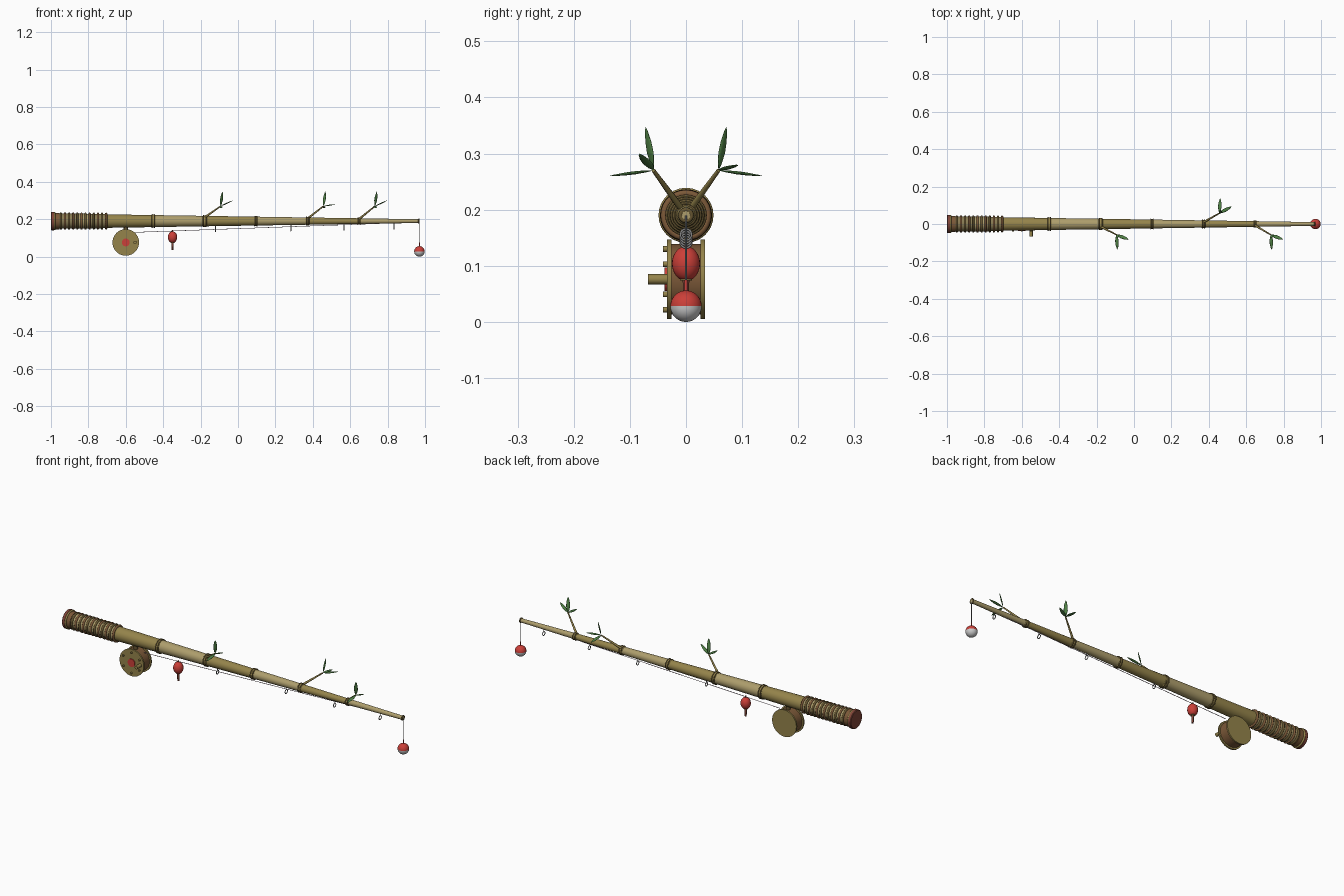
import bpy, bmesh, math
from mathutils import Vector, Matrix

if "Cube" in bpy.data.objects:
    bpy.data.objects.remove(bpy.data.objects["Cube"])


def mat(name, *c):
    m = bpy.data.materials.new(name)
    m.diffuse_color = (*c, 1)
    m.use_nodes = True
    m.node_tree.nodes["Principled BSDF"].inputs["Base Color"].default_value = m.diffuse_color
    return m


OLIVE = mat("olive bamboo", 0.30, 0.23, 0.07)
TAN = mat("tan bamboo", 0.42, 0.34, 0.15)
DARK = mat("dark node", 0.13, 0.09, 0.03)
BROWN = mat("brown wrap", 0.20, 0.10, 0.04)
MAROON = mat("maroon", 0.22, 0.06, 0.04)
RED = mat("red", 0.60, 0.05, 0.04)
WHITE = mat("white", 0.8, 0.8, 0.78)
METAL = mat("metal", 0.25, 0.25, 0.25)
LINE = mat("line", 0.45, 0.35, 0.42)
GREEN = mat("leaf green", 0.08, 0.22, 0.06)
X, Y, Z = Vector((1, 0, 0)), Vector((0, 1, 0)), Vector((0, 0, 1))
AX = 0.19  # height of the rod axis


def lathe(name, profile, origin, axis, m, n=24):
    """Revolve (radius, distance) pairs around an axis; ends are capped."""
    bm = bmesh.new()
    rot = Vector(axis).to_track_quat('Z', 'Y').to_matrix()
    o = Vector(origin)
    rings = []
    for r, t in profile:
        k = 1 if r < 1e-6 else n
        rings.append([bm.verts.new(o + rot @ Vector((r * math.cos(2 * math.pi * i / n),
                                                     r * math.sin(2 * math.pi * i / n), t)))
                      for i in range(k)])
    for a, b in zip(rings, rings[1:]):
        for i in range(n):
            j = (i + 1) % n
            q = [a[i % len(a)], a[j % len(a)], b[j % len(b)], b[i % len(b)]]
            bm.faces.new(list(dict.fromkeys(q)))
    for ring in (rings[0], rings[-1]):
        if len(ring) > 1:
            bm.faces.new(ring)
    bmesh.ops.recalc_face_normals(bm, faces=bm.faces)
    return finish(name, bm, m)


def finish(name, bm, m):
    me = bpy.data.meshes.new(name)
    bm.to_mesh(me)
    bm.free()
    ob = bpy.data.objects.new(name, me)
    bpy.context.collection.objects.link(ob)
    me.materials.append(m)
    bpy.ops.object.select_all(action='DESELECT')
    ob.select_set(True)
    bpy.context.view_layer.objects.active = ob
    bpy.ops.object.shade_smooth_by_angle(angle=math.radians(40))
    return ob


def rod(name, a, b, r0, r1, m, n=24):
    d = Vector(b) - Vector(a)
    return lathe(name, [(r0, 0), (r1, d.length)], a, d, m, n)


def ring(name, loc, axis, R, r, m, n=28):
    bpy.ops.mesh.primitive_torus_add(major_radius=R, minor_radius=r, major_segments=n, minor_segments=8,
                                     location=loc, rotation=Vector(axis).to_track_quat('Z', 'Y').to_euler())
    ob = bpy.context.object
    ob.name = name
    ob.data.materials.append(m)
    bpy.ops.object.shade_smooth()


def rad(x):
    return 0.036 + (x + 0.7) / 1.67 * (0.010 - 0.036)


# tapered bamboo segments with raised nodes
nodes = [-0.72, -0.453, -0.178, 0.096, 0.372, 0.647, 0.97]
for i, (a, b) in enumerate(zip(nodes, nodes[1:])):
    rod("pole_segment", (a, 0, AX), (b, 0, AX), rad(a), rad(b), TAN if i % 2 else OLIVE)
for x in nodes[1:-1]:
    r = rad(x)
    lathe("node_band", [(r, -0.011), (r + 0.003, -0.007), (r + 0.003, 0.007), (r, 0.011)], (x, 0, AX), X, OLIVE)
    for s in (-1, 1):
        ring("node_ring", (x + s * 0.006, 0, AX), X, r + 0.002, 0.003, DARK)
ring("tip_ring", (0.967, 0, AX), X, 0.010, 0.004, DARK)

# wrapped grip with butt cap
rod("grip_core", (-0.98, 0, AX), (-0.70, 0, AX), 0.041, 0.038, TAN)
lathe("butt_cap", [(0.046, 0), (0.049, 0.003), (0.049, 0.016), (0.045, 0.02)], (-1.0, 0, AX), X, MAROON)
ring("butt_rim", (-0.981, 0, AX), X, 0.044, 0.005, OLIVE)
rod("butt_sleeve", (-0.98, 0, AX), (-0.955, 0, AX), 0.044, 0.044, BROWN)
for i in range(12):
    x = -0.947 + i * 0.022
    ring("grip_wrap", (x, 0, AX), X, 0.0405 - i * 0.0001, 0.006, BROWN if i % 2 else DARK)

# reel: two plates, drum, hub, bolts, crank knob and foot
RX, RZ = -0.60, 0.076
for y in (-0.034, 0.026):
    rod("reel_plate", (RX, y, RZ), (RX, y + 0.008, RZ), 0.071, 0.071, OLIVE, 40)
rod("reel_drum", (RX, -0.027, RZ), (RX, 0.027, RZ), 0.063, 0.063, BROWN, 40)
rod("reel_hub", (RX, -0.038, RZ), (RX, -0.033, RZ), 0.021, 0.021, RED)
for i in range(6):
    t = math.radians(30 + 60 * i)
    p = Vector((RX + 0.054 * math.cos(t), -0.041, RZ + 0.054 * math.sin(t)))
    rod("reel_bolt", p, p + Y * 0.009, 0.005, 0.005, OLIVE, 12)
rod("crank_knob", (-0.55, -0.068, RZ), (-0.55, -0.033, RZ), 0.009, 0.009, OLIVE, 16)
rod("reel_foot", (RX, 0, 0.13), (RX, 0, 0.165), 0.011, 0.011, DARK, 16)

# line from reel to tip, hanging line, and line guides
rod("main_line", (-0.55, 0, 0.13), (0.97, 0, AX - 0.005), 0.0014, 0.0014, LINE, 8)
rod("hanging_line", (0.97, 0, 0.06), (0.97, 0, AX), 0.0015, 0.0015, METAL, 8)
for i, x in enumerate((-0.12, 0.283, 0.567, 0.834)):
    z = 0.142 + i * 0.0045
    ring("line_guide", (x, 0, z), X, 0.010, 0.002, METAL, 20)
    rod("guide_stem", (x, 0, z + 0.010), (x, 0, AX - rad(x) + 0.004), 0.002, 0.002, METAL, 8)


def arc(rx, rz, a, b, n=10):
    pts = [math.radians(a + (b - a) * i / n) for i in range(n + 1)]
    return [(max(0, rx * math.cos(t)), rz * math.sin(t)) for t in pts]


# tip bobber: white lower half, red upper half
lathe("bobber_bottom", arc(0.028, 0.028, -90, 0), (0.97, 0, 0.028), Z, WHITE)
lathe("bobber_top", arc(0.028, 0.028, 0, 90), (0.97, 0, 0.028), Z, RED)
rod("bobber_stem", (0.97, 0, 0.054), (0.97, 0, 0.075), 0.003, 0.003, RED, 10)

# oval float under the reel line
lathe("oval_float", arc(0.025, 0.031, -90, 90, 18), (-0.35, 0, 0.104), Z, RED)
rod("float_stem", (-0.35, 0, 0.035), (-0.35, 0, 0.08), 0.005, 0.006, MAROON, 12)
rod("float_collar", (-0.35, 0, 0.074), (-0.35, 0, 0.078), 0.011, 0.011, OLIVE, 16)
rod("float_hanger", (-0.35, 0, 0.13), (-0.35, 0, 0.142), 0.003, 0.003, MAROON, 10)


def leaf(base, d):
    """Slim pointed leaf, flattened across its width."""
    d = Vector(d)
    prof = [(0, 0), (0.55, 0.15), (0.95, 0.4), (0.85, 0.65), (0.4, 0.9), (0, 1)]
    ob = lathe("leaf", prof, (0, 0, 0), Z, GREEN, 12)
    q = d.to_track_quat('Z', 'Y').to_matrix().to_4x4()
    ob.data.transform(Matrix.Translation(base) @ q @ Matrix.Diagonal((0.010, 0.003, d.length, 1)))


# leafy twigs growing from alternate sides of the nodes
for x, s, second in ((-0.178, -1, (0.065, 0.025, 0.03)), (0.372, 1, (0.065, 0.035, 0.01)),
                     (0.647, -1, (0.065, 0.025, 0.03))):
    r = rad(x)
    end = Vector((x + 0.085, s * 0.058, 0.27))
    rod("twig", (x, s * r * 0.5, AX + r * 0.7), end, 0.006, 0.0035, OLIVE, 10)
    for dx, dy, dz in ((0.010, 0.014, 0.078), second, (0.004, 0.079, -0.010)):
        leaf(end, (dx, s * dy, dz))
